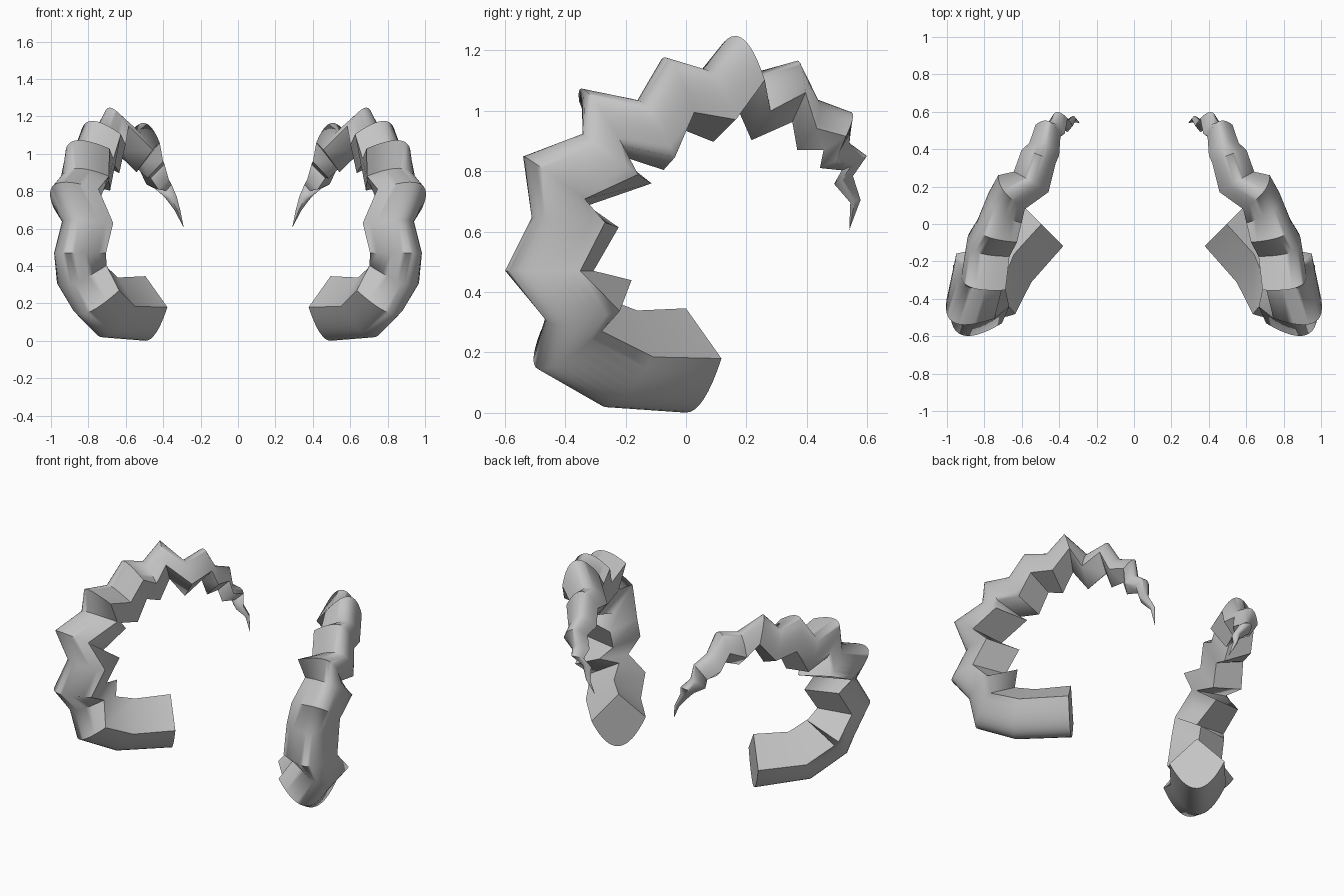
import bpy
import bmesh
from mathutils import Vector

if "Cube" in bpy.data.objects:
    bpy.data.objects.remove(bpy.data.objects["Cube"], do_unlink=True)

# Horn colour
grey = bpy.data.materials.new("horn grey")
grey.use_nodes = True
colour = (0.55, 0.55, 0.55, 1)
grey.diffuse_color = colour
grey.node_tree.nodes["Principled BSDF"].inputs["Base Color"].default_value = colour

# Centres of the growth rings, alternately stepping out and in, root to tip
CENTRES = [
    (.495, 0, .18), (.68, -.21, .185), (.765, -.38, .27), (.835, -.31, .37),
    (.84, -.44, .47), (.8, -.355, .63), (.865, -.42, .76), (.82, -.22, .835),
    (.79, -.28, .955), (.77, -.105, .91), (.73, -.035, 1.05), (.69, .085, 1.01),
    (.655, .17, 1.125), (.55, .225, 1.01), (.51, .36, 1.06), (.48, .4, .95),
    (.46, .5, .93), (.43, .49, .85), (.4, .555, .825), (.36, .52, .77),
    (.325, .56, .7), (.29, .54, .605),
]

# Ring index: (sideways direction, direction of the rounded outer side)
TURNS = {
    0: ((.7, .7, 0), (0, 0, -1)),
    1: ((.76, .6, 0), (.3, -.25, -.95)),
    2: ((.77, .6, 0), (.35, -.6, -.7)),
    3: ((.8, .55, -.2), (.45, -.7, -.4)),
    4: ((.83, .56, 0), (.53, -.85, 0)),
    5: ((.84, .55, 0), (.53, -.83, .1)),
    6: ((.8, .57, -.35), (.5, -.65, .5)),
    7: ((.85, .4, -.3), (.45, -.7, .5)),
    8: ((.7, .5, -.5), (.45, -.4, .75)),
    10: ((.75, .45, -.4), (.35, -.25, .9)),
    12: ((.6, .77, -.2), (.2, -.1, .95)),
    13: ((.85, .5, -.1), (.2, .15, .95)),
    14: ((.9, .35, 0), (.15, .15, .95)),
    16: ((.9, .4, -.2), (.2, .7, .7)),
    18: ((.9, -.2, -.2), (.3, .8, .45)),
    21: ((.9, 0, .3), (.2, 1, .2)),
}
LAST = len(CENTRES) - 1
ARC = 16


def directions(i):
    """Blend the two ring directions between the nearest given turns."""
    low = max(k for k in TURNS if k <= i)
    high = min(k for k in TURNS if k >= i)
    f = (i - low) / max(high - low, 1)
    side, out = (Vector(a).lerp(Vector(b), f).normalized()
                 for a, b in zip(TURNS[low], TURNS[high]))
    out = (out - side * out.dot(side)).normalized()
    return side, out


def ring_points(i):
    """Rounded outer side closed by two flat sides meeting at an inner ridge."""
    side, out = directions(i)
    size = .166 * (1 - (i / LAST) ** 2.2)
    centre = Vector(CENTRES[i])
    points = []
    for k in range(ARC + 1):
        t = 2 * k / ARC - 1
        points.append(centre + size * (side * t + out * 1.08 * (1 - t * t)))
    points.append(centre - out * size)
    return points


def make_horn(name, sign):
    bm = bmesh.new()
    rings = [[bm.verts.new((p.x * sign, p.y, p.z)) for p in ring_points(i)]
             for i in range(LAST)]
    for a, b in zip(rings, rings[1:]):
        for k in range(len(a)):
            n = (k + 1) % len(a)
            bm.faces.new((a[k], a[n], b[n], b[k]))
    # Flat root and pointed tip
    bm.faces.new(rings[0])
    x, y, z = CENTRES[LAST]
    tip = bm.verts.new((x * sign, y, z))
    end = rings[-1]
    for k in range(len(end)):
        bm.faces.new((end[k], end[(k + 1) % len(end)], tip))
    bmesh.ops.recalc_face_normals(bm, faces=bm.faces[:])
    mesh = bpy.data.meshes.new(name)
    bm.to_mesh(mesh)
    bm.free()
    mesh.materials.append(grey)
    horn = bpy.data.objects.new(name, mesh)
    bpy.context.collection.objects.link(horn)
    return horn


# Mirrored pair of horns
bpy.ops.object.select_all(action='DESELECT')
for name, sign in (("left_horn", 1), ("right_horn", -1)):
    horn = make_horn(name, sign)
    horn.select_set(True)
    bpy.context.view_layer.objects.active = horn
bpy.ops.object.shade_smooth_by_angle(angle=1.15)
